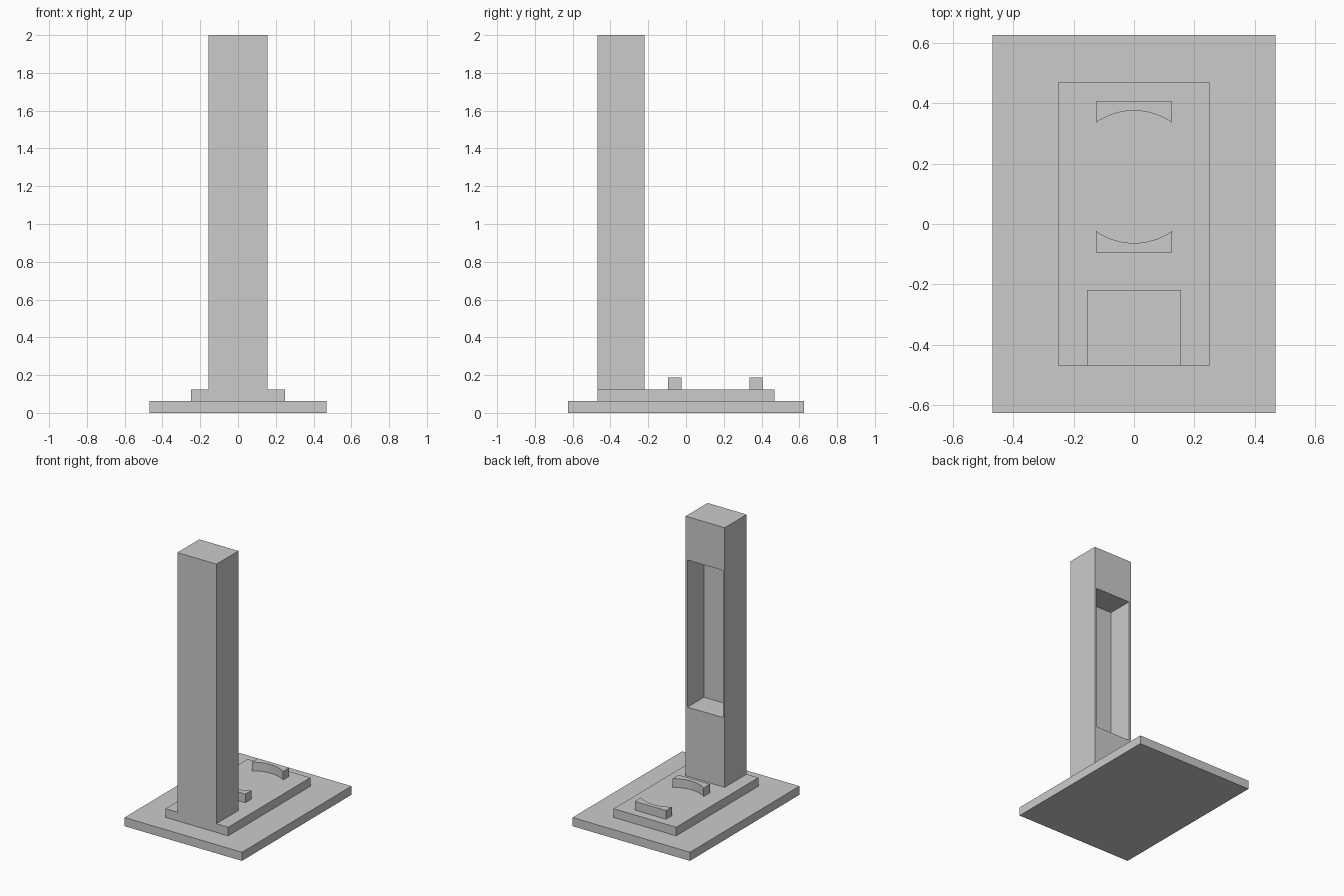
import bpy, bmesh, math

if "Cube" in bpy.data.objects:
    bpy.data.objects.remove(bpy.data.objects["Cube"])


def prism(name, outline, z0, z1):
    """Extrude a closed xy outline from z0 to z1."""
    bm = bmesh.new()
    face = bm.faces.new([bm.verts.new((x, y, z0)) for x, y in outline])
    top = bmesh.ops.extrude_face_region(bm, geom=[face])["geom"]
    bmesh.ops.translate(bm, vec=(0, 0, z1 - z0),
                        verts=[v for v in top if isinstance(v, bmesh.types.BMVert)])
    bmesh.ops.recalc_face_normals(bm, faces=bm.faces)
    mesh = bpy.data.meshes.new(name)
    bm.to_mesh(mesh)
    bm.free()
    obj = bpy.data.objects.new(name, mesh)
    bpy.context.collection.objects.link(obj)
    return obj


def box(name, half_x, y0, y1, z0, z1):
    return prism(name, [(-half_x, y0), (half_x, y0), (half_x, y1), (-half_x, y1)], z0, z1)


# Stepped base
box("base_slab", 0.469, -0.625, 0.625, 0, 0.0625)
box("plinth", 0.25, -0.469, 0.469, 0.0625, 0.125)

# Column with a tall recess in its back face
column = box("column", 0.156, -0.469, -0.219, 0.125, 2.0)
cutter = box("recess_cutter", 0.141, -0.406, -0.1, 0.625, 1.6875)
cutter.hide_render = True
cutter.display_type = 'WIRE'
cut = column.modifiers.new("recess", 'BOOLEAN')
cut.operation = 'DIFFERENCE'
cut.solver = 'EXACT'
cut.object = cutter
bpy.context.view_layer.objects.active = column
bpy.ops.object.modifier_apply(modifier=cut.name)
bpy.data.objects.remove(cutter)

# Pair of cradle blocks whose inner faces follow one shared circle
CENTRE_Y, RADIUS, HALF_W, OUTER, STEPS = 0.156, 0.219, 0.125, 0.25, 16
spread = math.asin(HALF_W / RADIUS)
for name, side in (("back_cradle", 1), ("front_cradle", -1)):
    outline = [(-HALF_W, CENTRE_Y + side * OUTER), (HALF_W, CENTRE_Y + side * OUTER)]
    for i in range(STEPS + 1):
        a = spread * (1 - 2 * i / STEPS)
        outline.append((RADIUS * math.sin(a), CENTRE_Y + side * RADIUS * math.cos(a)))
    cradle = prism(name, outline, 0.125, 0.1875)
    bpy.ops.object.select_all(action='DESELECT')
    cradle.select_set(True)
    bpy.context.view_layer.objects.active = cradle
    bpy.ops.object.shade_smooth_by_angle(angle=math.radians(30))
